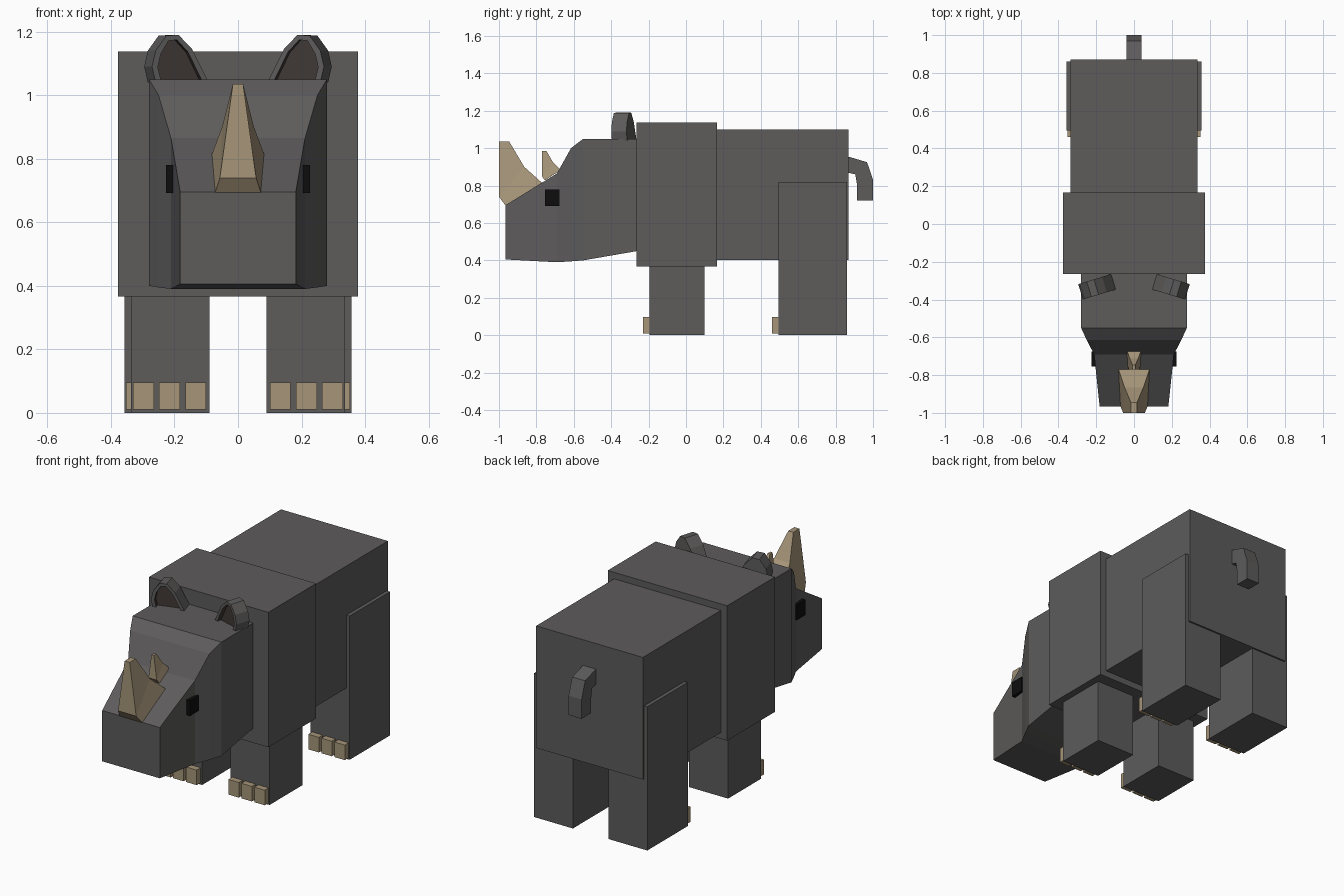
import bpy, bmesh

if "Cube" in bpy.data.objects:
    bpy.data.objects.remove(bpy.data.objects["Cube"])


def material(name, rgb):
    m = bpy.data.materials.new(name)
    m.diffuse_color = (*rgb, 1)
    m.use_nodes = True
    m.node_tree.nodes["Principled BSDF"].inputs["Base Color"].default_value = m.diffuse_color
    return m


HIDE = material("hide_grey", (0.11, 0.106, 0.105))
HORN = material("horn_tan", (0.38, 0.30, 0.19))
BLACK = material("eye_black", (0.004, 0.004, 0.004))
INNER = material("ear_inner", (0.05, 0.04, 0.036))


def loft(name, rings, mat, mat2=None, last=0):
    """Skin equal-sized closed rings and cap the ends; the faces made
    from the last few rings can take a second material."""
    bm = bmesh.new()
    vs = [[bm.verts.new(p) for p in r] for r in rings]
    n = len(rings[0])
    bm.faces.new(vs[0][::-1])
    for k in range(len(vs) - 1):
        a, b = vs[k], vs[k + 1]
        for i in range(n):
            j = (i + 1) % n
            f = bm.faces.new((a[i], a[j], b[j], b[i]))
            f.material_index = int(last > 0 and k >= len(vs) - 1 - last)
    bm.faces.new(vs[-1]).material_index = int(last > 0)
    bmesh.ops.recalc_face_normals(bm, faces=bm.faces)
    me = bpy.data.meshes.new(name)
    bm.to_mesh(me)
    bm.free()
    me.materials.append(mat)
    if mat2:
        me.materials.append(mat2)
    ob = bpy.data.objects.new(name, me)
    bpy.context.collection.objects.link(ob)
    return ob


def box(name, x, y, z, mat=HIDE):
    rings = [[(x[0], y[0], h), (x[1], y[0], h), (x[1], y[1], h), (x[0], y[1], h)] for h in z]
    return loft(name, rings, mat)


# Torso
box("shoulders", (-0.377, 0.377), (-0.265, 0.167), (0.367, 1.137))
box("hindquarters", (-0.337, 0.337), (0.16, 0.87), (0.403, 1.1))

# Head: stations of y, half width, bottom, top
stations = [(-0.26, 0.28, 0.45, 1.05), (-0.55, 0.28, 0.40, 1.05), (-0.615, 0.25, 0.395, 1.0),
            (-0.69, 0.211, 0.39, 0.865), (-0.965, 0.182, 0.405, 0.695)]
loft("head", [[(-w, y, b), (w, y, b), (w, y, t), (-w, y, t)] for y, w, b, t in stations], HIDE)

# Horns: each section has front (y, z, half width) and back (y, z, half width)
sections = [((-0.965, 0.693, 0.072), (-0.77, 0.815, 0.082)),
            ((-1.0, 0.74, 0.057), (-0.865, 0.90, 0.05)),
            ((-1.0, 1.035, 0.016), (-0.945, 1.035, 0.016))]


def horn(name, sx, fy, fz):
    rings = []
    for (y0, z0, w0), (y1, z1, w1) in sections:
        rings.append([(-w0 * sx, fy(y0), fz(z0)), (w0 * sx, fy(y0), fz(z0)),
                      (w1 * sx, fy(y1), fz(z1)), (-w1 * sx, fy(y1), fz(z1))])
    loft(name, rings, HORN)


horn("large_horn", 1, lambda y: y, lambda z: z)
horn("small_horn", 0.46, lambda y: -0.77 + (y + 1) * 0.44, lambda z: 0.985 + (z - 1.035) * 0.46)

# Ear outlines (along ear, height)
outer = [(-0.085, 1.04), (-0.03, 1.145), (0.015, 1.19), (0.055, 1.187),
         (0.09, 1.14), (0.102, 1.09), (0.09, 1.04)]
inner = [(-0.06, 1.05), (-0.017, 1.135), (0.02, 1.174), (0.048, 1.171),
         (0.073, 1.13), (0.083, 1.088), (0.073, 1.05)]

# Tail: paired points of outer and inner edge (y, z)
tail = [((0.86, 0.957), (0.86, 0.87)), ((0.968, 0.925), (0.905, 0.86)),
        ((1.0, 0.83), (0.915, 0.80)), ((1.0, 0.72), (0.915, 0.72))]
loft("tail", [[(-0.041, *o), (0.041, *o), (0.041, *i), (-0.041, *i)] for o, i in tail], HIDE)

for s, side in ((-1, "right"), (1, "left")):
    # Ears, turned slightly inward, with a recessed inside
    def ear_ring(points, d):
        return [(s * (0.173 + 0.956 * u + 0.29 * d), -0.37 - 0.29 * u + 0.956 * d, z)
                for u, z in points]
    loft("ear_" + side, [ear_ring(outer, 0.085), ear_ring(outer, 0), ear_ring(inner, 0),
                         ear_ring(inner, 0.025)], HIDE, INNER, 1)

    # Eyes
    box("eye_" + side, (s * 0.17, s * 0.226), (-0.755, -0.676), (0.692, 0.78), BLACK)

    # Legs with three toenails each
    for part, x0, y0, y1, top in (("front", 0.09, -0.195, 0.10, 0.40),
                                  ("hind", 0.112, 0.495, 0.86, 0.82)):
        box(f"{part}_leg_{side}", (s * x0, s * (x0 + 0.246)), (y0, y1), (0, top))
        for t in range(3):
            a = x0 + 0.01 + t * 0.082
            box(f"{part}_toenail_{side}_{t + 1}", (s * a, s * (a + 0.066)),
                (y0 - 0.035, y0 + 0.01), (0.01, 0.096), HORN)
